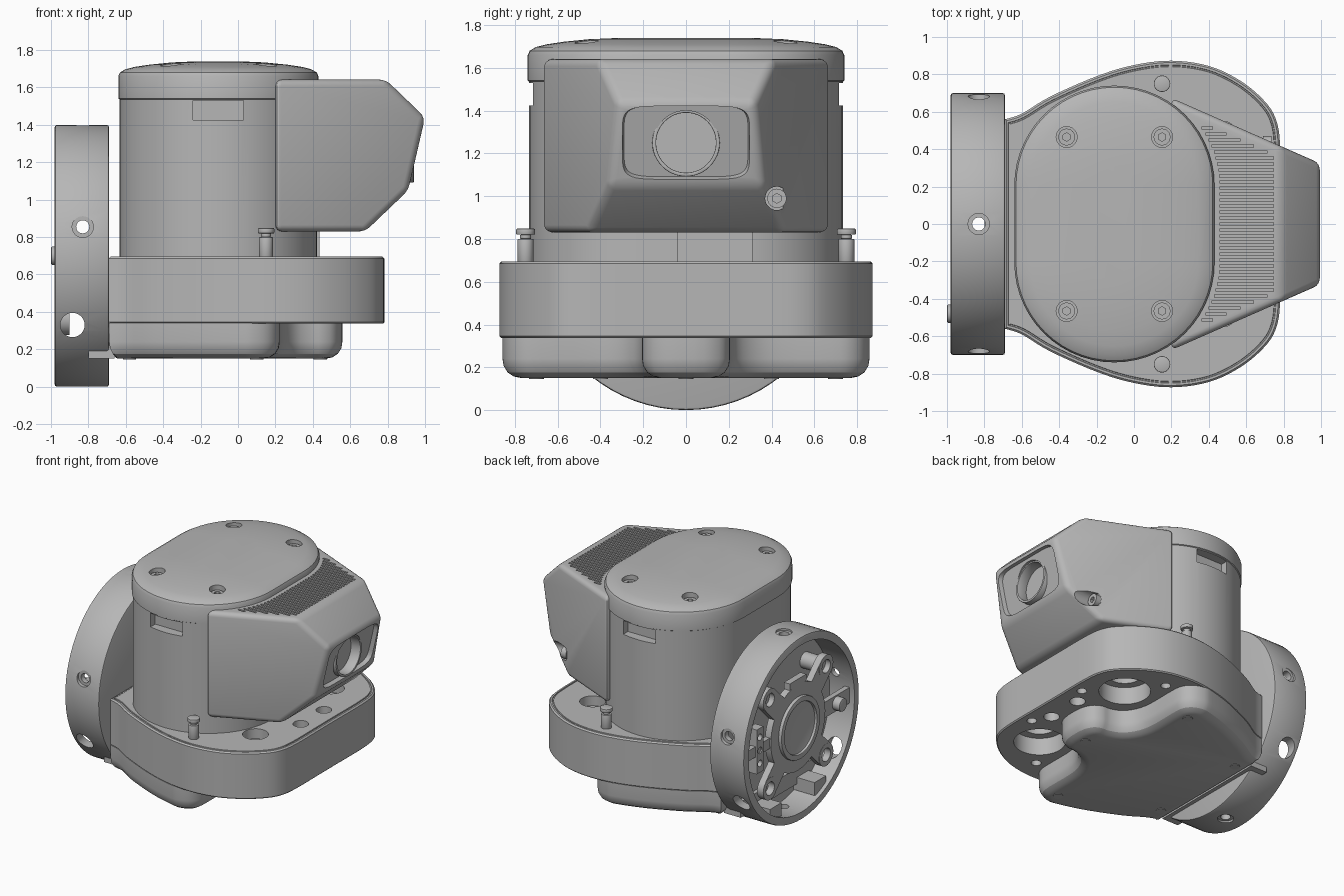
import bpy, bmesh, math
from mathutils import Vector, Matrix

cube = bpy.data.objects.get("Cube")
if cube:
    bpy.data.objects.remove(cube)

grey = bpy.data.materials.new("plain grey")
grey.use_nodes = True
grey.diffuse_color = (0.47, 0.47, 0.47, 1)
grey.node_tree.nodes["Principled BSDF"].inputs["Base Color"].default_value = grey.diffuse_color


def finish(name, bm):
    bmesh.ops.recalc_face_normals(bm, faces=bm.faces)
    me = bpy.data.meshes.new(name)
    bm.to_mesh(me)
    bm.free()
    ob = bpy.data.objects.new(name, me)
    bpy.context.collection.objects.link(ob)
    me.materials.append(grey)
    return ob


def activate(ob):
    bpy.ops.object.select_all(action='DESELECT')
    bpy.context.view_layer.objects.active = ob
    ob.select_set(True)


def bevel(ob, width, segments=2, angle=40):
    activate(ob)
    m = ob.modifiers.new("bevel", 'BEVEL')
    m.width, m.segments, m.angle_limit = width, segments, math.radians(angle)
    bpy.ops.object.modifier_apply(modifier=m.name)
    return ob


def cut(ob, *cutters):
    for c in cutters:
        activate(ob)
        m = ob.modifiers.new("cut", 'BOOLEAN')
        m.operation, m.solver, m.object = 'DIFFERENCE', 'EXACT', c
        bpy.ops.object.modifier_apply(modifier=m.name)
        bpy.data.objects.remove(c)
    return ob


def loft(name, rings):
    bm = bmesh.new()
    loops = [[bm.verts.new(p) for p in r] for r in rings]
    for a, b in zip(loops, loops[1:]):
        for i in range(len(a)):
            j = (i + 1) % len(a)
            bm.faces.new((a[i], a[j], b[j], b[i]))
    bm.faces.new(loops[0])
    bm.faces.new(loops[-1])
    return finish(name, bm)


def cyl(name, r, p0, p1, sides=40):
    p0, p1 = Vector(p0), Vector(p1)
    d = p1 - p0
    bm = bmesh.new()
    mat = Matrix.Translation((p0 + p1) / 2) @ d.to_track_quat('Z', 'Y').to_matrix().to_4x4()
    bmesh.ops.create_cone(bm, cap_ends=True, segments=sides, radius1=r, radius2=r, depth=d.length, matrix=mat)
    return finish(name, bm)


def boxes(name, spans):
    bm = bmesh.new()
    for lo, hi in spans:
        lo, hi = Vector(lo), Vector(hi)
        bmesh.ops.create_cube(bm, size=1, matrix=Matrix.Translation((lo + hi) / 2) @ Matrix.Diagonal((*(hi - lo), 1)))
    return finish(name, bm)


def mirrored_curve(half, steps=5):
    # smooth curve through the points, mirrored across y
    p = [Vector(q) for q in half]
    p = [p[0]] + p + [p[-1]]
    out = []
    for a, b, c, d in zip(p, p[1:], p[2:], p[3:]):
        for k in range(steps):
            t = k / steps
            out.append(0.5 * (2 * b + (c - a) * t + (2 * a - 5 * b + 4 * c - d) * t * t
                              + (3 * b - a - 3 * c + d) * t ** 3))
    out.append(p[-1])
    return out + [Vector((q.x, -q.y)) for q in reversed(out)]


def inset(pts, d, z):
    res = []
    for i, q in enumerate(pts):
        e1 = (q - pts[i - 1]).normalized()
        e2 = (pts[(i + 1) % len(pts)] - q).normalized()
        n = Vector((e1.y + e2.y, -e1.x - e2.x)).normalized()
        s = q + n * d
        res.append((s.x, s.y, z))
    return res


def stadium(r, z, n=28):
    pts = []
    for sign in (1, -1):
        for k in range(n + 1):
            a = math.pi * (1 - k / n) if sign > 0 else -math.pi * k / n
            pts.append((-0.105 + r * math.cos(a), sign * 0.205 + r * math.sin(a), z))
    return pts


def socket_screw(name, base, axis, r, depth):
    base, axis = Vector(base), Vector(axis)
    s = cyl(name, r, base, base + axis * depth, 24)
    return cut(s, cyl("hex", r * 0.5, base + axis * depth * 0.4, base + axis * depth * 2, 6))


# Base plate with bores and small holes
back = [(-.69, .56), (-.6, .59), (-.45, .68), (-.2, .79), (0, .85)]
outline = mirrored_curve(back + [(.2, .873), (.4, .845), (.57, .765), (.7, .655), (.762, .55), (.782, .4), (.782, .1)])
base = loft("base_plate", [inset(outline, d, z) for d, z in
            [(.008, .338), (0, .346), (0, .685), (.01, .695), (.022, .695), (.024, .689), (.03, .689), (.032, .695)]])
for s in (1, -1):
    cut(base, cyl("c", .18, (.47, s * .46, .3), (.47, s * .46, .47)),
        cyl("c", .12, (.47, s * .46, .4), (.47, s * .46, .56)),
        cyl("c", .09, (.47, s * .46, .62), (.47, s * .46, .8)),
        cyl("c", .055, (.63, s * .14, .2), (.63, s * .14, .9), 24),
        cyl("c", .035, (.7, s * .27, .2), (.7, s * .27, .42), 20),
        cyl("c", .035, (.3, s * .7, .2), (.3, s * .7, .42), 20))
    # Locking pins
    for r, z0, z1 in ((.037, .69, .8), (.026, .8, .82), (.044, .82, .848)):
        bevel(cyl("locking_pin", r, (.15, s * .75, z0), (.15, s * .75, z1), 24), .004)

# Rounded bottom cover with a central nose
lobes = mirrored_curve(back + [(.08, .858), (.16, .83), (.21, .77), (.225, .68), (.225, .45), (.25, .33), (.31, .245),
                               (.39, .21), (.45, .205), (.51, .175), (.548, .11), (.56, .04)], 3)
loft("bottom_cover", [inset(lobes, d, z) for d, z in
     [(.002, .34), (.002, .24), (.007, .207), (.026, .176), (.055, .157), (.09, .15)]])
for x, y in ((-.58, .4), (-.58, -.4), (.1, .7), (.1, -.7), (.44, 0)):
    cyl("cover_screw", .035, (x, y, .146), (x, y, .2), 20)
boxes("rear_foot", [((-.8, -.48, .15), (-.66, .48, .27))])

# Upright body with side slots, and domed cap
body = loft("body", [stadium(.528, .69), stadium(.528, 1.538)])
for s in (1, -1):
    cut(body, boxes("c", [((-.24, s * .72 - .06, 1.425), (.03, s * .72 + .06, 1.53))]))
boxes("front_key", [((.38, -.04, .69), (.435, .31, .83))])
cap = loft("cap", [stadium(.528 + d, z) for d, z in
           [(-.01, 1.53), (.007, 1.54), (.007, 1.66), (-.002, 1.68), (-.03, 1.697), (-.08, 1.71),
            (-.16, 1.722), (-.28, 1.734), (-.42, 1.74)]])
for x in (-.36, .15):
    for y in (-.465, .465):
        cut(cap, cyl("c", .056, (x, y, 1.66), (x, y, 1.8), 28))
        socket_screw("cap_screw", (x, y, 1.65), (0, 0, 1), .045, .045)

# Tapered head housing
side = [(.2, .83), (.68, .83), (.91, 1.05), (1.0, 1.44), (.79, 1.642), (.2, 1.642)]
bm = bmesh.new()
loops = [[bm.verts.new((x, y, z)) for x, z in side] for y in (-.75, .75)]
bm.faces.new(loops[0])
bm.faces.new(loops[1])
for i in range(len(side)):
    bm.faces.new((loops[0][i - 1], loops[0][i], loops[1][i], loops[1][i - 1]))
for s in (1, -1):
    hit = bmesh.ops.bisect_plane(bm, geom=bm.verts[:] + bm.edges[:] + bm.faces[:], plane_co=(.22, s * .665, 1),
                                 plane_no=(.44, s, 0), clear_outer=True)
    edges = [g for g in hit["geom_cut"] if isinstance(g, bmesh.types.BMEdge)]
    bmesh.ops.holes_fill(bm, edges=edges)
head = bevel(finish("head_housing", bm), .035, 4, 20)

# Cooling slots in the top of the head
slots = []
for k in range(-18, 19):
    y = k * .032
    end = min(.745, .22 + (.6 - abs(y)) / .44)
    start = math.sqrt(.535 ** 2 - max(0, abs(y) - .205) ** 2) - .075
    if end - start > .04:
        slots.append(((start, y - .008, 1.615), (end, y + .008, 1.7)))
cut(head, boxes("c", slots))

# Lens window, set square to the tilted front face
centre, up = Vector((.955, 0, 1.25)), Vector((.225, 0, .974))
out = Vector((.974, 0, -.225))


def window(half_w, half_h, depth, power=6, n=48):
    ring = []
    for k in range(n):
        a = 2 * math.pi * k / n
        c, s = math.cos(a), math.sin(a)
        ring.append(centre + out * depth + Vector((0, 1, 0)) * half_w * math.copysign(abs(c) ** (2 / power), c)
                    + up * half_h * math.copysign(abs(s) ** (2 / power), s))
    return ring


cut(head, loft("c", [window(.29, .17, -.03), window(.31, .185, .05)]),
    cyl("c", .15, (.82, 0, 1.25), (1.1, 0, 1.25), 48))
bezel = cyl("lens_bezel", .158, (.85, 0, 1.25), (.94, 0, 1.25), 48)
bevel(cut(bezel, cyl("c", .14, (.8, 0, 1.25), (1.1, 0, 1.25), 48)), .004)
cyl("lens", .15, (.81, 0, 1.25), (.86, 0, 1.25), 48)
cut(head, cyl("c", .055, (.7, .425, .99), (1, .425, .99), 28))
socket_screw("head_screw", (.69, .425, .99), (1, 0, 0), .045, .045)

# Mounting ring: open at the rear, with radial holes
ring = bevel(cyl("mount_ring", .7, (-.98, 0, .7), (-.69, 0, .7), 72), .012)
cut(ring, cyl("c", .64, (-1.1, 0, .7), (-.77, 0, .7), 72),
    cyl("c", .035, (-.83, 0, -.1), (-.83, 0, 1.5), 24),
    cyl("c", .035, (-.83, -1, .855), (-.83, 1, .855), 24),
    cyl("c", .065, (-.885, -1, .33), (-.885, 1, .33), 28))
for p, q in (((-.83, 0, 1.385), (-.83, 0, 1.5)), ((-.83, 0, .015), (-.83, 0, -.1)),
             ((-.83, -.665, .855), (-.83, -1, .855)), ((-.83, .665, .855), (-.83, 1, .855))):
    cut(ring, cyl("c", .057, p, q, 28))

# Four-armed plate and centre collar near the ring's open side
cyl("hub_plate", .33, (-.95, 0, .7), (-.9, 0, .7), 48)
for k in range(4):
    a = math.pi / 4 + k * math.pi / 2
    tip = Vector((0, 0, .7)) + Vector((0, math.cos(a), math.sin(a))) * .48
    arm = boxes("hub_arm", [((-.95, 0, -.085), (-.9, .48, .085))])
    arm.data.transform(Matrix.Translation((0, 0, .7)) @ Matrix.Rotation(a, 4, 'X'))
    cut(arm, cyl("c", .05, tip - Vector((2, 0, 0)), tip, 24))
    lug = cyl("arm_end", .085, tip + Vector((-.952, 0, 0)), tip + Vector((-.9, 0, 0)), 28)
    cut(lug, cyl("c", .05, tip - Vector((2, 0, 0)), tip - Vector((.8, 0, 0)), 24))
    if tip.z > .7:
        cyl("hub_post", .06, tip + Vector((-.91, 0, 0)), tip + Vector((-.76, 0, 0)), 24)
collar = cyl("centre_collar", .235, (-.975, 0, .7), (-.92, 0, .7), 56)
bevel(cut(collar, cyl("c", .195, (-1.1, 0, .7), (-.955, 0, .7), 56)), .006)
bevel(cyl("side_knob", .05, (-1, -.48, .7), (-.9, -.48, .7), 28), .01)
rail = boxes("side_rail", [((-.95, .42, .53), (-.88, .5, .87))])
for z in (.6, .7, .8):
    cut(rail, cyl("c", .025, (-1.1, .46, z), (-.92, .46, z), 16))
boxes("side_brackets", [((-.94, -.65, .64), (-.9, -.3, .76)), ((-.94, .3, .66), (-.9, .65, .74))])
boxes("bottom_connectors", [((-.95, y - .07, .1), (-.765, y + .07, .2)) for y in (-.27, .27)])
boxes("top_clip", [((-.95, -.1, 1.02), (-.9, .1, 1.07))])

# Smooth curved surfaces while keeping edges sharp
for ob in list(bpy.context.collection.objects):
    if ob.type == 'MESH' and grey.name in ob.data.materials:
        activate(ob)
        bpy.ops.object.shade_smooth_by_angle(angle=math.radians(25))
